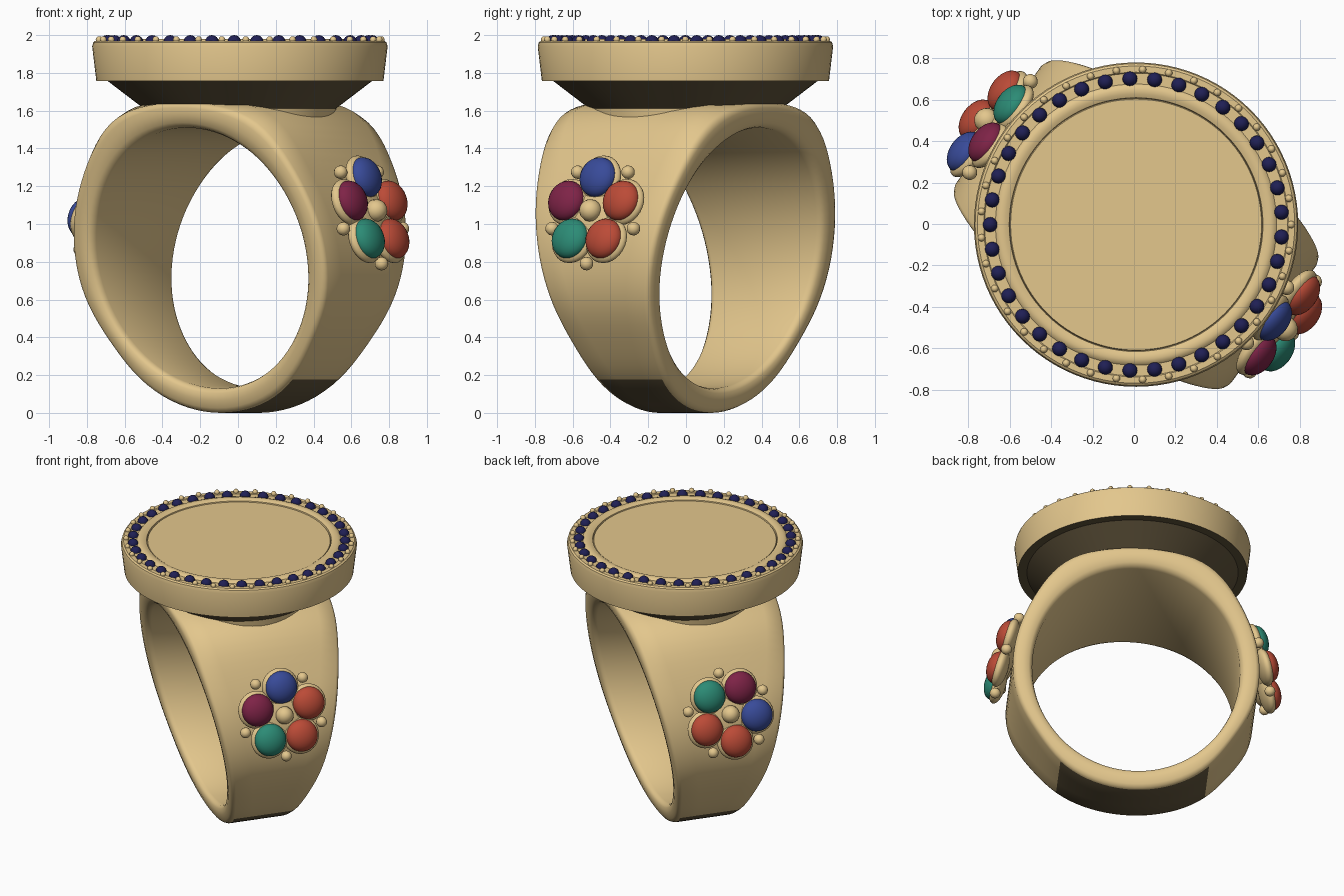
import bpy, bmesh, math
from math import sin, cos, pi, radians
from mathutils import Matrix, Vector

cube = bpy.data.objects.get("Cube")
if cube:
    bpy.data.objects.remove(cube, do_unlink=True)


def material(name, rgb):
    m = bpy.data.materials.new(name)
    m.use_nodes = True
    color = (*rgb, 1)
    m.diffuse_color = color
    m.node_tree.nodes["Principled BSDF"].inputs["Base Color"].default_value = color
    return m


GOLD = material("gold", (0.77, 0.57, 0.265))
DARK = material("dark bronze", (0.12, 0.09, 0.045))
NAVY = material("navy", (0.014, 0.014, 0.09))
BLUE = material("blue", (0.04, 0.07, 0.32))
RED = material("red", (0.50, 0.07, 0.038))
GREEN = material("green", (0.025, 0.26, 0.18))
MAROON = material("maroon", (0.21, 0.017, 0.063))


def finish(name, bm, mats, matrix=Matrix(), angle=60):
    bmesh.ops.recalc_face_normals(bm, faces=bm.faces)
    mesh = bpy.data.meshes.new(name)
    bm.to_mesh(mesh)
    bm.free()
    for mat in mats:
        mesh.materials.append(mat)
    ob = bpy.data.objects.new(name, mesh)
    ob.matrix_world = matrix
    bpy.context.collection.objects.link(ob)
    bpy.ops.object.select_all(action='DESELECT')
    bpy.context.view_layer.objects.active = ob
    ob.select_set(True)
    bpy.ops.object.shade_smooth_by_angle(angle=radians(angle))


def ball(bm, pos, r, depth=1.0, segs=16):
    mat = Matrix.Translation(pos) @ Matrix.Diagonal((r, r, r * depth, 1))
    bmesh.ops.create_uvsphere(bm, u_segments=segs, v_segments=segs // 2,
                              radius=1, matrix=mat)


def polar(r, angle, z):
    return Vector((r * cos(angle), r * sin(angle), z))


# The finger hole runs diagonally: local x points to the flower side
OFFSET = Matrix.Translation((0.01, -0.003, 0))
TURN = Matrix.Rotation(radians(-36), 4, 'Z')

# Shank: tapered band, narrow rounded rims, crowned shoulders, slim lower flanks
CENTRE, BORE, OUTER, STEPS = 0.82, 0.69, 0.82, 96


def half_width(z):
    return 0.2 + 0.216 * z


def bump(lift, middle, spread):
    return math.exp(-((lift - radians(middle)) / spread) ** 2)


half = [(0.0, 0.045), (0.06, 0.022), (0.2, 0.006), (0.5, 0.0),
        (0.8, 0.004), (0.94, 0.013), (1.0, 0.032), (1.0, 0.15)]
section = [(t, inset, 1) for t, inset in half]
section += [(t, inset, -1) for t, inset in reversed(half)]
bm = bmesh.new()
rings = []
for i in range(STEPS):
    ang = 2 * pi * i / STEPS
    lift = math.asin(max(-1, min(1, sin(ang))))
    ring = []
    for t, inset, side in section:
        crown = 0.03 + 0.05 * inset / 0.15
        outer = OUTER + crown * bump(lift, 57, 0.33) - 0.025 * bump(lift, -35, 0.3)
        r = BORE + t * (outer - BORE)
        z = CENTRE + r * sin(ang)
        ring.append(bm.verts.new((r * cos(ang), side * (half_width(z) - inset), z)))
    rings.append(ring)
n = len(section)
for i in range(STEPS):
    a, b = rings[i], rings[(i + 1) % STEPS]
    for j in range(n):
        k = (j + 1) % n
        face = bm.faces.new((a[j], a[k], b[k], b[j]))
        # dark patch underneath, on the outer wall only
        if abs(j - len(half) + 1) <= 1 and face.calc_center_median().z < 0.16:
            face.material_index = 1
finish("shank", bm, [GOLD, DARK], OFFSET @ TURN)

# Head: turned bezel with dark underside, bead channel, inner rim and flat plate
profile = [(0, 1.545), (0.5, 1.545), (0.51, 1.612), (0.7, 1.757), (0.76, 1.757),
           (0.782, 1.94), (0.776, 1.962), (0.765, 1.97), (0.735, 1.97),
           (0.73, 1.965), (0.678, 1.965), (0.668, 1.975), (0.65, 1.98),
           (0.63, 1.978), (0.612, 1.97), (0.609, 1.955), (0.605, 1.965), (0, 1.965)]
bm = bmesh.new()
verts = [bm.verts.new((r, 0, z)) for r, z in profile]
edges = [bm.edges.new(pair) for pair in zip(verts, verts[1:])]
bmesh.ops.spin(bm, geom=verts + edges, cent=(0, 0, 0), axis=(0, 0, 1),
               angle=2 * pi, steps=96, use_merge=False)
bmesh.ops.remove_doubles(bm, verts=bm.verts, dist=0.0005)
for face in bm.faces:
    if 1.62 < face.calc_center_median().z < 1.76:
        face.material_index = 1
finish("head", bm, [GOLD, DARK], OFFSET, 35)

# Alternating stones and grains around the head
COUNT = 37
stones, grains = bmesh.new(), bmesh.new()
for i in range(COUNT):
    ang = 2 * pi * (i + 0.5) / COUNT
    ball(stones, polar(0.704, ang, 1.964), 0.036)
    ball(grains, polar(0.748, ang + pi / COUNT, 1.976), 0.018, segs=12)
finish("head_stones", stones, [NAVY], OFFSET)
finish("head_grains", grains, [GOLD], OFFSET)

# Flower clusters: five domed stones in cups, tilted upwards, one on each side
PETALS = [("blue", BLUE), ("upper_red", RED), ("lower_red", RED),
          ("green", GREEN), ("maroon", MAROON)]
for side, flip, roll in (("front", 0, 0), ("back", 180, -100)):
    # local z faces out of the band, local y runs upwards
    frame = Matrix(((0, 0, 1, 0.85), (1, 0, 0, 0.017), (0, 1, 0, 1.063), (0, 0, 0, 1)))
    place = (OFFSET @ Matrix.Rotation(radians(flip), 4, 'Z') @ TURN @ frame
             @ Matrix.Rotation(radians(-17), 4, 'X')
             @ Matrix.Rotation(radians(roll), 4, 'Z'))
    setting = bmesh.new()
    ball(setting, (0, 0, 0.03), 0.06)
    ball(setting, (0, 0, -0.02), 0.17, 0.25, 24)
    for i, (label, mat) in enumerate(PETALS):
        ang = pi / 2 - 2 * pi * i / 5
        ball(setting, polar(0.188, ang, -0.008), 0.127, 0.4, 28)
        ball(setting, polar(0.28, ang - pi / 5, -0.018), 0.036)
        gem = bmesh.new()
        ball(gem, polar(0.188, ang, 0.016), 0.109, 0.62, 28)
        finish(f"{side}_{label}_stone", gem, [mat], place)
    finish(f"{side}_flower_setting", setting, [GOLD], place)
